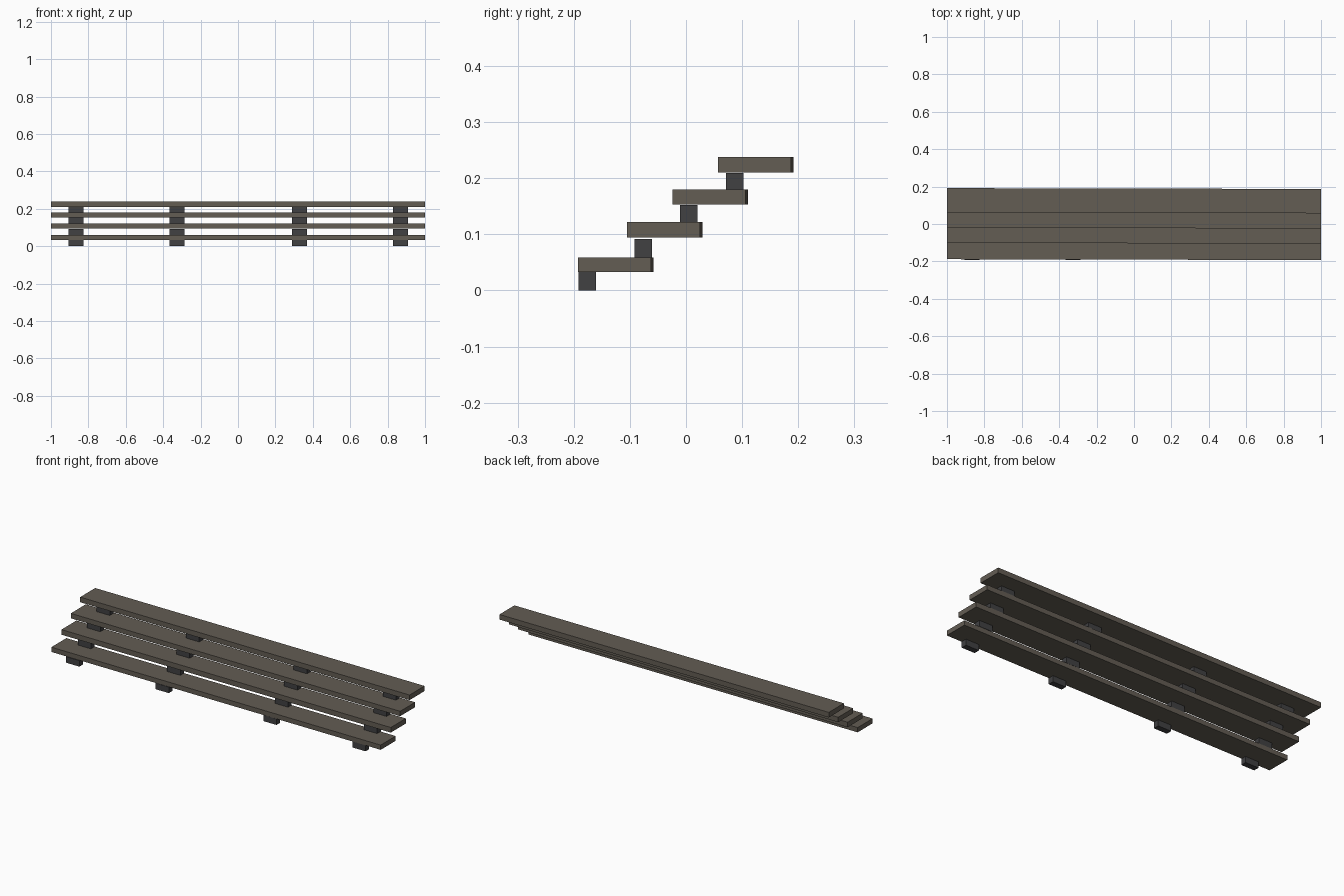
import bpy
import bmesh

if "Cube" in bpy.data.objects:
    bpy.data.objects.remove(bpy.data.objects["Cube"])


def material(name, rgb):
    m = bpy.data.materials.new(name)
    m.diffuse_color = (*rgb, 1)
    m.use_nodes = True
    m.node_tree.nodes["Principled BSDF"].inputs["Base Color"].default_value = m.diffuse_color
    return m


WOOD = material("weathered_wood", (0.125, 0.109, 0.088))
METAL = material("dark_grey", (0.052, 0.052, 0.055))
SKEW = -0.0022  # planks sit very slightly askew in plan


def box(name, x, y, z, mat, skew=0.0):
    """Box from (min, max) ranges, optionally sheared along its length."""
    bm = bmesh.new()
    bmesh.ops.create_cube(bm, size=1)
    for v in bm.verts:
        v.co = [(r[0] + r[1]) / 2 + c * (r[1] - r[0]) for c, r in zip(v.co, (x, y, z))]
        v.co.y += skew * v.co.x
    me = bpy.data.meshes.new(name)
    bm.to_mesh(me)
    bm.free()
    me.materials.append(mat)
    ob = bpy.data.objects.new(name, me)
    bpy.context.collection.objects.link(ob)


# per step: plank centre y, plank bottom z, plank top z, spacer front y, spacer bottom z, spacer top z
STEPS = [(-0.1255, 0.033, 0.059, -0.192, 0.0, 0.033),
         (-0.038, 0.094, 0.122, -0.092, 0.059, 0.092),
         (0.043, 0.153, 0.180, -0.011, 0.122, 0.152),
         (0.1245, 0.210, 0.238, 0.071, 0.180, 0.209)]

for i, (cy, z0, z1, sy, s0, s1) in enumerate(STEPS, 1):
    # long tread plank
    box(f"plank_{i}", (-1, 1), (cy - 0.065, cy + 0.065), (z0, z1), WOOD, SKEW)
    # four spacer blocks beneath it
    for j, cx in enumerate((-0.867, -0.325, 0.328, 0.868), 1):
        box(f"spacer_{i}_{j}", (cx - 0.04, cx + 0.04), (sy, sy + 0.0315), (s0, s1), METAL)
